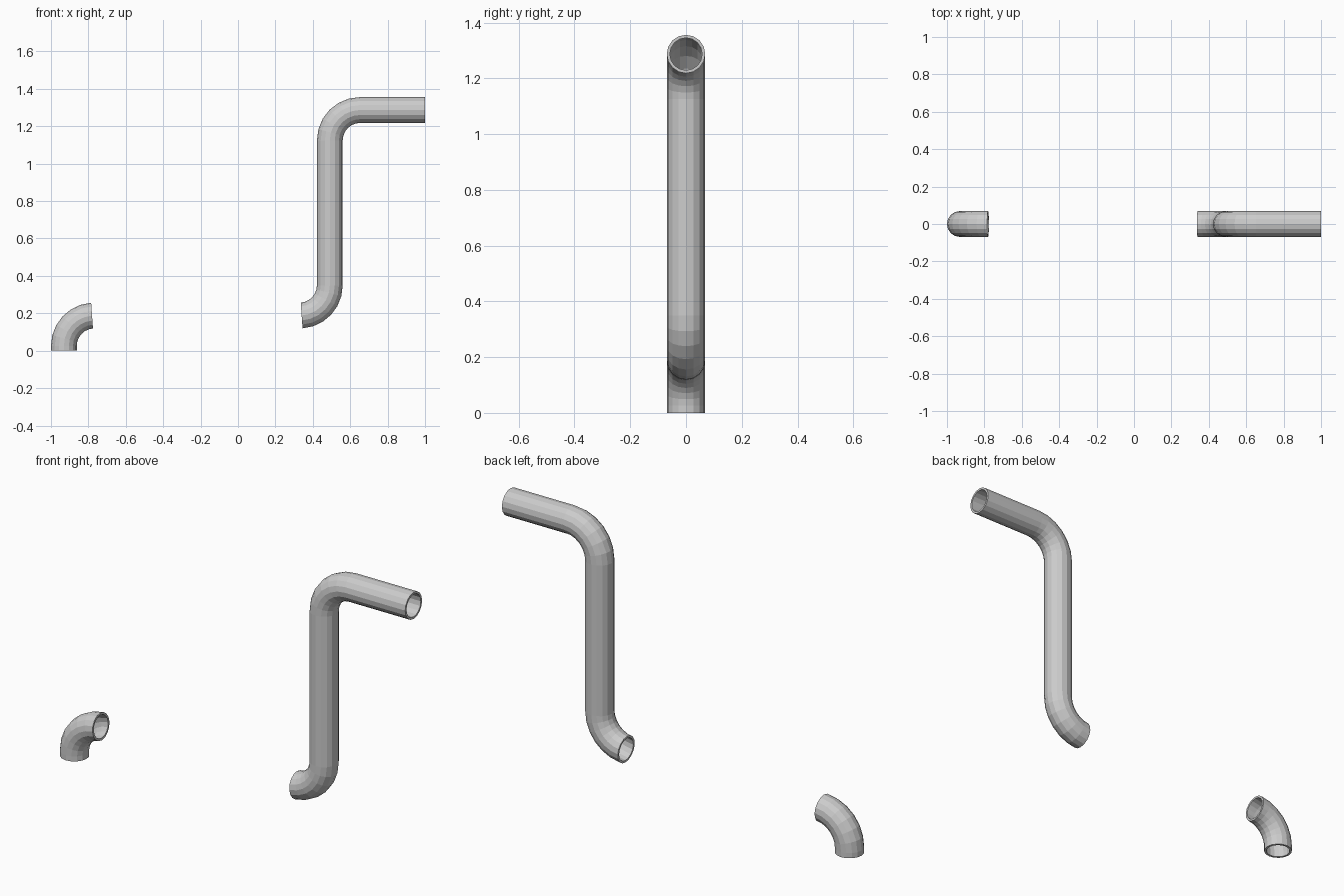
import bpy, bmesh
from math import sin, cos, pi, radians

if "Cube" in bpy.data.objects:
    bpy.data.objects.remove(bpy.data.objects["Cube"])

OUTER, INNER, BEND, SIDES, STEPS = 0.069, 0.058, 0.162, 16, 6


def arc(cx, cz, a0, a1, turn):
    """Stations (x, z, heading) round a bend in the xz plane; turn +1 = counter-clockwise."""
    out = []
    for i in range(STEPS + 1):
        a = radians(a0 + (a1 - a0) * i / STEPS)
        out.append((cx + BEND * cos(a), cz + BEND * sin(a), a + turn * pi / 2))
    return out


def pipe(name, stations):
    """Sweep a hollow round section along the stations."""
    bm = bmesh.new()

    def ring(x, z, h, r):
        vs = []
        for k in range(SIDES):
            t = 2 * pi * k / SIDES
            u = r * cos(t)
            vs.append(bm.verts.new((x - sin(h) * u, r * sin(t), z + cos(h) * u)))
        return vs

    # outer wall forward, inner wall back, joined in a loop by the end rims
    loops = [ring(*s, OUTER) for s in stations]
    loops += [ring(*s, INNER) for s in reversed(stations)]
    for a, b in zip(loops, loops[1:] + loops[:1]):
        for k in range(SIDES):
            n = (k + 1) % SIDES
            bm.faces.new((a[k], a[n], b[n], b[k]))
    bmesh.ops.recalc_face_normals(bm, faces=bm.faces)
    mesh = bpy.data.meshes.new(name)
    bm.to_mesh(mesh)
    bm.free()
    obj = bpy.data.objects.new(name, mesh)
    bpy.context.collection.objects.link(obj)
    return obj


# short elbow on the left
pipe("inlet_elbow", [(-0.931, 0, pi / 2)] + arc(-0.769, 0.026, 180, 94, -1))

# tall riser with a lower bend, an upper bend and a straight outlet
pipe("riser_pipe",
     arc(0.329, 0.35, -86, 0, 1)
     + arc(0.653, 1.125, 180, 90, -1)
     + [(1.0, 1.287, 0)])
